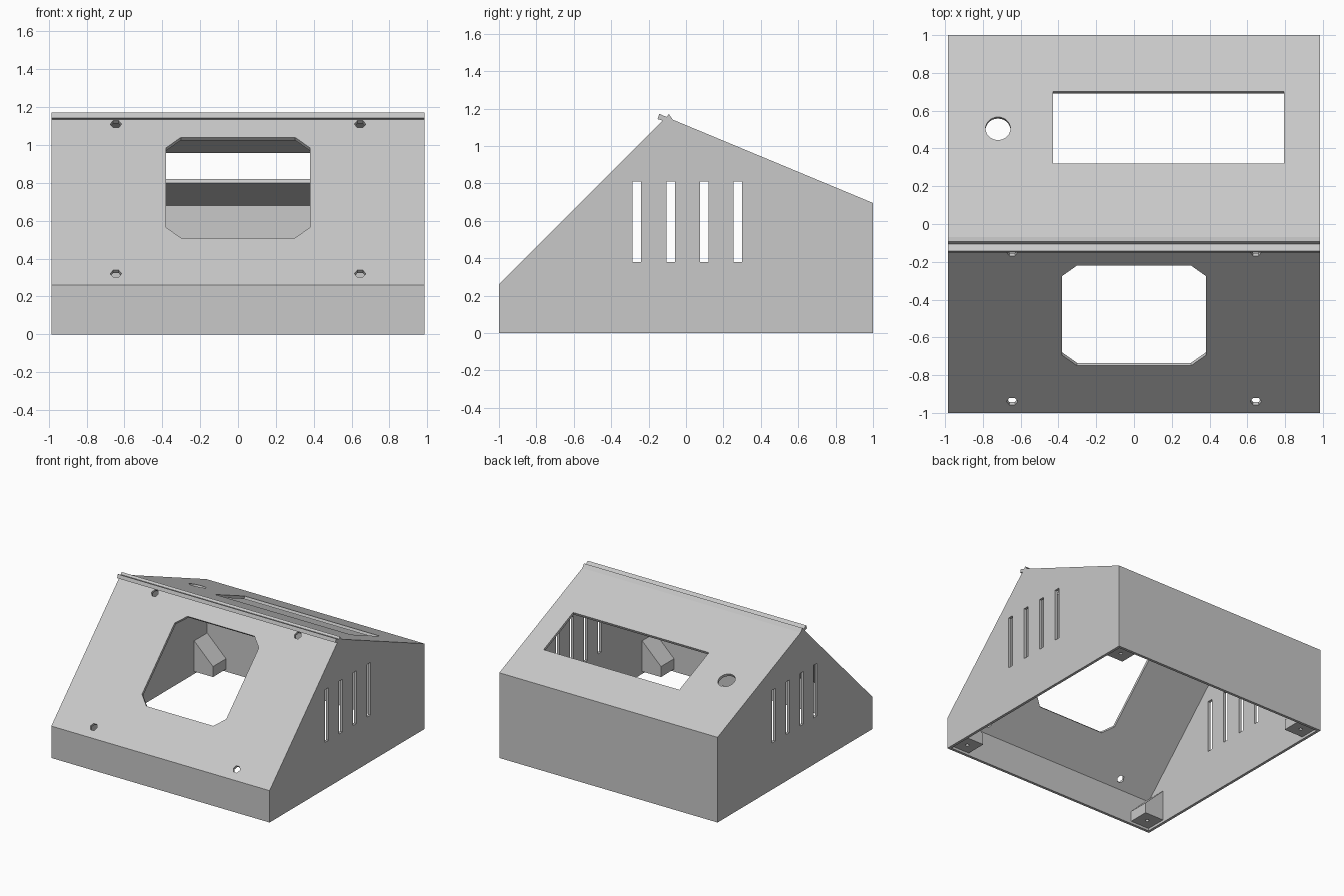
import bpy
import bmesh
from math import atan, cos, pi, radians, sin
from mathutils import Matrix, Vector

if "Cube" in bpy.data.objects:
    bpy.data.objects.remove(bpy.data.objects["Cube"])

HALF = 0.985      # half width of the case
T = 0.022         # wall thickness
PITCH = 0.416     # fall of the rear panel

grey = bpy.data.materials.new("light grey plastic")
grey.use_nodes = True
colour = (0.58, 0.58, 0.58, 1)
grey.diffuse_color = colour
grey.node_tree.nodes["Principled BSDF"].inputs["Base Color"].default_value = colour


def prism(name, points, low, high, frame=Matrix()):
    """Outline in the frame's xy plane, extruded along its z axis."""
    bm = bmesh.new()
    face = bm.faces.new([bm.verts.new((x, y, low)) for x, y in points])
    top = bmesh.ops.extrude_face_region(bm, geom=[face])["geom"]
    bmesh.ops.translate(bm, vec=(0, 0, high - low),
                        verts=[v for v in top if isinstance(v, bmesh.types.BMVert)])
    bm.transform(frame)
    bmesh.ops.recalc_face_normals(bm, faces=bm.faces)
    mesh = bpy.data.meshes.new(name)
    bm.to_mesh(mesh)
    bm.free()
    mesh.materials.append(grey)
    obj = bpy.data.objects.new(name, mesh)
    bpy.context.collection.objects.link(obj)
    return obj


def apply(obj, mod):
    bpy.context.view_layer.objects.active = obj
    bpy.ops.object.modifier_apply(modifier=mod.name)


def cut(obj, cutter):
    mod = obj.modifiers.new("cut", "BOOLEAN")
    mod.operation = "DIFFERENCE"
    mod.solver = "EXACT"
    mod.object = cutter
    apply(obj, mod)
    bpy.data.objects.remove(cutter)


def rect(x0, y0, x1, y1):
    return [(x0, y0), (x1, y0), (x1, y1), (x0, y1)]


def ring(x, y, r, n):
    return [(x + r * cos(2 * pi * i / n), y + r * sin(2 * pi * i / n)) for i in range(n)]


def slope(y, z, angle):
    """Frame lying on a tilted panel, with its z axis along the outward normal."""
    return Matrix.Translation(Vector((0, y, z))) @ Matrix.Rotation(angle, 4, "X")


# Frame for side profiles: (y, z) outline extruded along x
SIDE = Matrix(((0, 0, 1, 0), (1, 0, 0, 0), (0, 1, 0, 0), (0, 0, 0, 1)))


def case_profile(t, base):
    front = 1.26 - t * 2 ** 0.5
    rear = 0.695 + PITCH - t * (1 + PITCH ** 2) ** 0.5
    apex = (rear - front) / (1 + PITCH)
    y = 1 - t
    return [(-y, base), (-y, front - y), (apex, apex + front), (y, rear - PITCH * y), (y, base)]


# Hollow case, open underneath
case = prism("case_shell", case_profile(0, 0), -HALF, HALF, SIDE)
cut(case, prism("hollow", case_profile(T, -0.1), T - HALF, HALF - T, SIDE))

# Chamfered front window and four screw holes
front = slope(-0.485, 0.775, radians(45))
w, h, c = 0.38, 0.375, 0.078
corners = [(-w + c, -h), (w - c, -h), (w, -h + c), (w, h - c),
           (w - c, h), (-w + c, h), (-w, h - c), (-w, -h + c)]
cut(case, prism("front_window", corners, -0.06, 0.06, front))
for x in (-0.645, 0.645):
    for y in (-0.643, 0.474):
        cut(case, prism("screw_hole", ring(x, y, 0.03, 6), -0.06, 0.06, front))

# Rear display opening and round button hole
rear = slope(0.51, 0.695 + PITCH * 0.49, -atan(PITCH))
cut(case, prism("display_opening", rect(-0.43, -0.206, 0.795, 0.206), -0.06, 0.06, rear))
cut(case, prism("button_hole", ring(-0.72, -0.005, 0.066, 32), -0.06, 0.06, rear))

# Vent slots through both side walls
for i in range(4):
    y = -0.285 + 0.18 * i
    cut(case, prism("vent_slot", rect(y, 0.38, y + 0.045, 0.81), -1.1, 1.1, SIDE))

# Ridge strips along the top seam
prism("ridge_front_lip", [(-0.122, 1.135), (-0.152, 1.143), (-0.143, 1.172), (-0.105, 1.155)],
      -HALF, HALF, SIDE)
prism("ridge_rear_bead", [(-0.107, 1.152), (-0.092, 1.17), (-0.07, 1.14)], -HALF, HALF, SIDE)

# Corner screw blocks with sloped tops, mirrored to all four corners
ACROSS = Matrix(((1, 0, 0, 0), (0, 0, 1, 0), (0, 1, 0, 0), (0, 0, 0, 1)))
wall = HALF - T
block = prism("corner_blocks",
              [(wall, 0.02), (wall, 0.27), (wall - 0.17, 0.105), (wall - 0.17, 0.02)],
              0.81, 1 - T, ACROSS)
cut(block, prism("block_hole", ring(wall - 0.085, 0.893, 0.014, 12), 0, 0.1))
mirror = block.modifiers.new("mirror", "MIRROR")
mirror.use_axis = (True, True, False)
apply(block, mirror)
